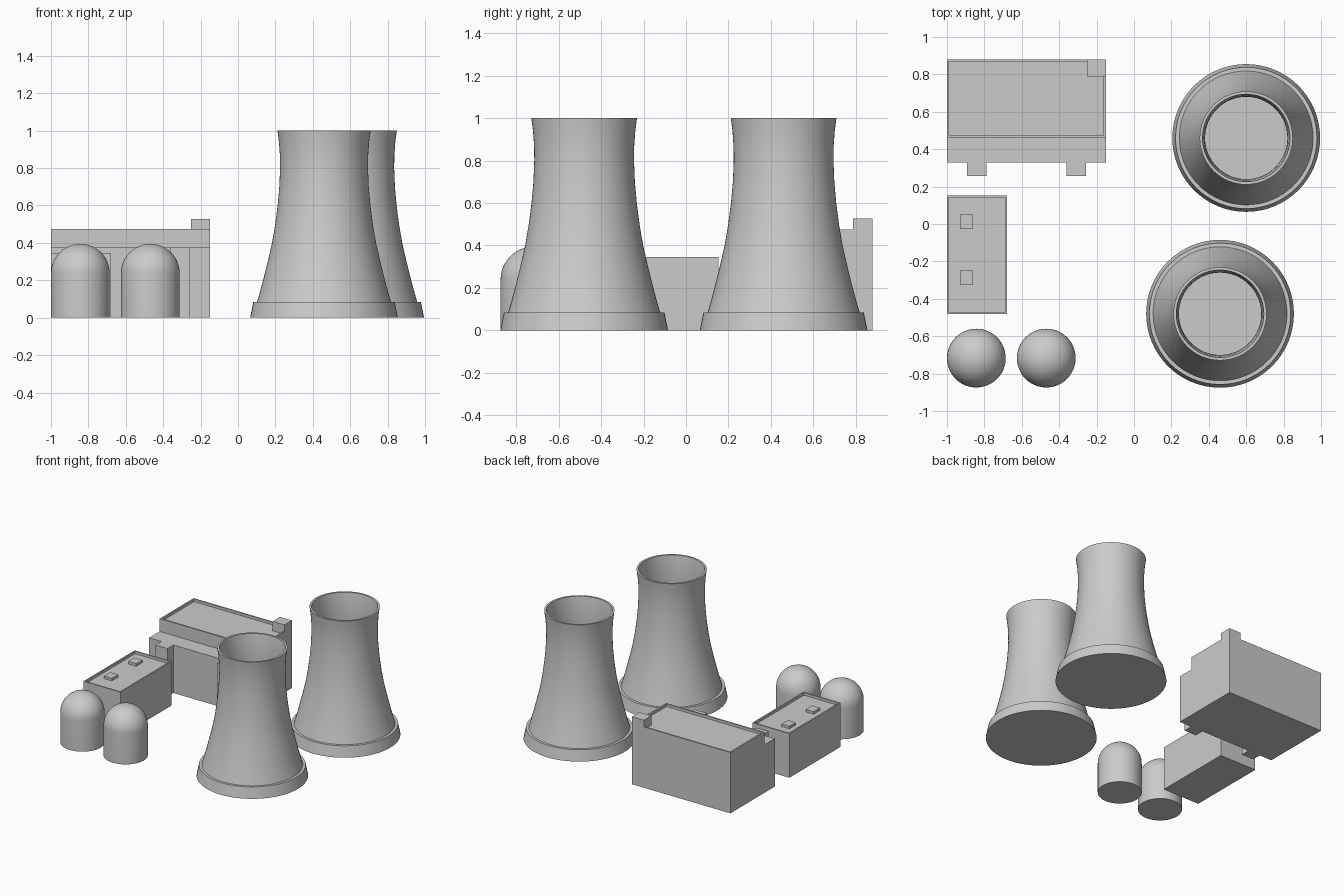
import bpy, bmesh, math

if "Cube" in bpy.data.objects:
    bpy.data.objects.remove(bpy.data.objects["Cube"])


def finish(name, bm, smooth=False):
    bmesh.ops.recalc_face_normals(bm, faces=bm.faces)
    mesh = bpy.data.meshes.new(name)
    bm.to_mesh(mesh)
    bm.free()
    ob = bpy.data.objects.new(name, mesh)
    bpy.context.collection.objects.link(ob)
    if smooth:
        bpy.ops.object.select_all(action='DESELECT')
        ob.select_set(True)
        bpy.context.view_layer.objects.active = ob
        bpy.ops.object.shade_smooth_by_angle(angle=math.radians(35))
    return ob


def box(name, x0, x1, y0, y1, z0, z1, rim=0, depth=0):
    """Box from its limits, optionally with a sunken roof behind a parapet."""
    bm = bmesh.new()
    bmesh.ops.create_cube(bm, size=1)
    for v in bm.verts:
        v.co = (x1 if v.co.x > 0 else x0, y1 if v.co.y > 0 else y0, z1 if v.co.z > 0 else z0)
    if rim:
        bm.normal_update()
        top = max(bm.faces, key=lambda f: f.calc_center_median().z)
        bmesh.ops.inset_region(bm, faces=[top], thickness=rim)
        # second loop drops straight down to make the parapet's inner wall
        ext = bmesh.ops.extrude_discrete_faces(bm, faces=[top])
        for v in ext['faces'][0].verts:
            v.co.z -= depth
    return finish(name, bm)


def lathe(name, profile, cx, cy, steps=64):
    """Revolve an (r, z) profile around a vertical axis."""
    bm = bmesh.new()
    vs = [bm.verts.new((r, 0, z)) for r, z in profile]
    es = [bm.edges.new(p) for p in zip(vs, vs[1:])]
    bmesh.ops.spin(bm, geom=vs + es, cent=(0, 0, 0), axis=(0, 0, 1),
                   angle=2 * math.pi, steps=steps, use_duplicate=False)
    bmesh.ops.remove_doubles(bm, verts=bm.verts, dist=1e-5)
    ob = finish(name, bm, True)
    ob.location = (cx, cy, 0)
    return ob


# Cooling towers: flared skirt, pinched shell, hollow inside
shell = [(0.358, 0.085), (0.342, 0.14), (0.326, 0.2), (0.301, 0.3), (0.278, 0.4),
         (0.261, 0.5), (0.248, 0.6), (0.239, 0.7), (0.235, 0.8), (0.236, 0.87),
         (0.241, 0.94), (0.249, 1.0)]
inner = [(r - 0.015, z) for r, z in reversed(shell)]
tower = [(0, 0), (0.395, 0), (0.378, 0.085)] + shell + inner + [(0, 0.085)]
lathe("cooling_tower_back", tower, 0.60, 0.46)
lathe("cooling_tower_front", tower, 0.46, -0.48)

# Domed reactor buildings
R, spring = 0.157, 0.238
dome = [(0, 0), (R, 0)] + [(R * math.cos(a), spring + R * math.sin(a))
                           for a in (math.pi / 2 * i / 12 for i in range(12))]
dome.append((0, spring + R))
for i, x in enumerate((-0.843, -0.469)):
    lathe(f"reactor_dome_{i + 1}", dome, x, -0.717, 48)

# Main hall with lower front wing, two buttresses and a corner stack
box("main_hall", -1, -0.15, 0.46, 0.88, 0, 0.475, 0.017, 0.02)
box("front_wing", -1, -0.15, 0.33, 0.46, 0, 0.375)
for i, x in enumerate((-0.893, -0.36)):
    box(f"buttress_{i + 1}", x, x + 0.104, 0.257, 0.33, 0, 0.375)
box("corner_stack", -0.252, -0.15, 0.788, 0.88, 0.44, 0.528)

# Side building with two roof vents
box("side_building", -1, -0.68, -0.48, 0.152, 0, 0.345, 0.015, 0.02)
for i, y in enumerate((-0.326, -0.027)):
    box(f"roof_vent_{i + 1}", -0.93, -0.862, y, y + 0.078, 0.32, 0.345)
